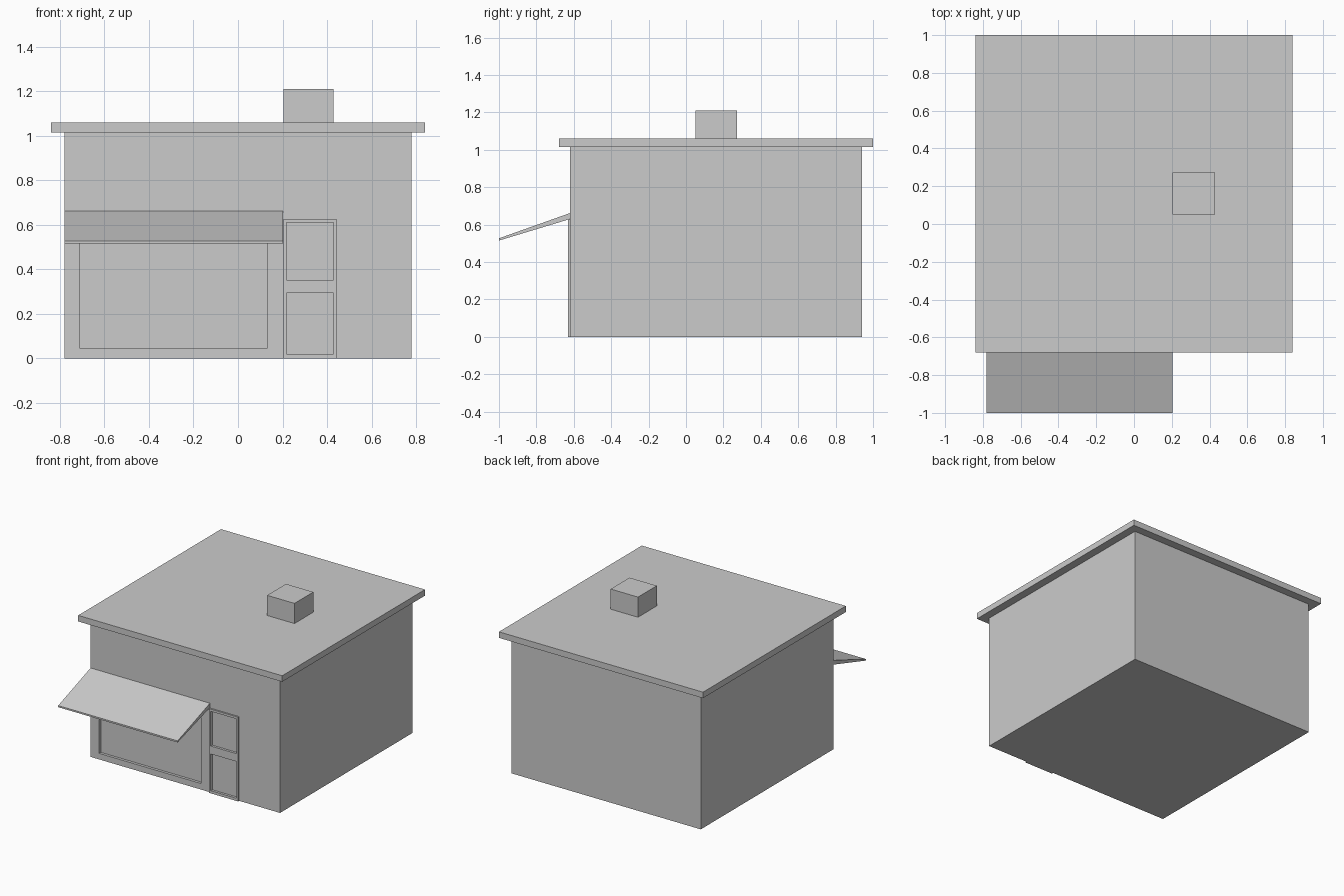
import bpy
import bmesh

if "Cube" in bpy.data.objects:
    bpy.data.objects.remove(bpy.data.objects["Cube"])


def make_object(name, bm):
    bmesh.ops.recalc_face_normals(bm, faces=bm.faces[:])
    mesh = bpy.data.meshes.new(name)
    bm.to_mesh(mesh)
    bm.free()
    obj = bpy.data.objects.new(name, mesh)
    bpy.context.collection.objects.link(obj)
    return obj


def prism(name, profile, x0, x1):
    """Extrude a closed (y, z) profile along x."""
    bm = bmesh.new()
    face = bm.faces.new([bm.verts.new((x0, y, z)) for y, z in profile])
    ext = bmesh.ops.extrude_face_region(bm, geom=[face])["geom"]
    verts = [g for g in ext if isinstance(g, bmesh.types.BMVert)]
    bmesh.ops.translate(bm, verts=verts, vec=(x1 - x0, 0, 0))
    # closed cap at the starting end
    if not face.is_valid or any(e.is_boundary for e in bm.edges):
        bmesh.ops.holes_fill(bm, edges=[e for e in bm.edges if e.is_boundary])
    return make_object(name, bm)


def box(name, x0, x1, y0, y1, z0, z1):
    return prism(name, [(y0, z0), (y1, z0), (y1, z1), (y0, z1)], x0, x1)


def cut(obj, cutter):
    mod = obj.modifiers.new("recess", "BOOLEAN")
    mod.operation = "DIFFERENCE"
    mod.solver = "EXACT"
    mod.object = cutter


FRONT = -0.62

# Main building, flat overhanging roof and chimney
walls = box("walls", -0.78, 0.78, FRONT, 0.94, 0, 1.015)
box("roof", -0.84, 0.84, -0.68, 1.0, 1.015, 1.06)
box("chimney", 0.205, 0.43, 0.05, 0.272, 1.06, 1.21)

# Door frame standing slightly proud of the wall
door = box("door", 0.205, 0.443, FRONT - 0.012, FRONT, 0, 0.627)

# Recessed shop window
window = box("window_cutter", -0.71, 0.13, -0.7, FRONT + 0.02, 0.045, 0.60)
cut(walls, window)
cutters = [window]

# Two recessed door panels
for i, (z0, z1) in enumerate([(0.02, 0.293), (0.352, 0.61)]):
    panel = box(f"door_panel_cutter_{i}", 0.218, 0.43, -0.7, FRONT + 0.006, z0, z1)
    cut(door, panel)
    cut(walls, panel)
    cutters.append(panel)

# Bake the recesses, then drop the cutters
bpy.context.view_layer.update()
deps = bpy.context.evaluated_depsgraph_get()
baked = [(o, bpy.data.meshes.new_from_object(o.evaluated_get(deps))) for o in (walls, door)]
for obj, mesh in baked:
    obj.modifiers.clear()
    obj.data = mesh
for c in cutters:
    bpy.data.objects.remove(c)

# Sloping awning, tapering toward its front lip
prism("awning", [(FRONT, 0.63), (-1.0, 0.515), (-1.0, 0.527), (FRONT, 0.662)], -0.78, 0.203)
